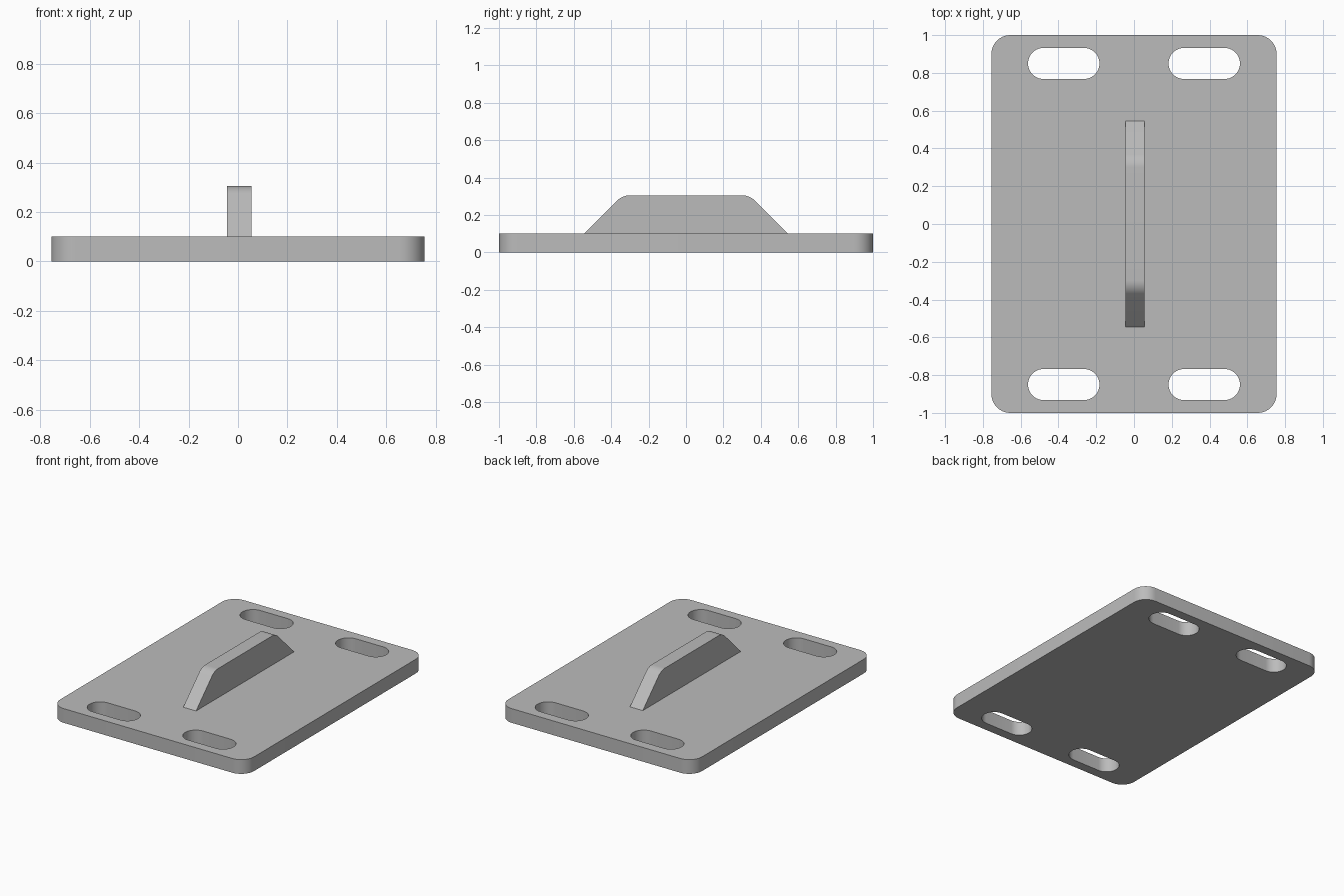
import bpy, bmesh, math
from mathutils import Vector, Matrix

cube = bpy.data.objects.get("Cube")
if cube:
    bpy.data.objects.remove(cube, do_unlink=True)

grey = bpy.data.materials.new("light grey metal")
grey.use_nodes = True
colour = (0.5, 0.5, 0.5, 1)
grey.diffuse_color = colour
grey.node_tree.nodes["Principled BSDF"].inputs["Base Color"].default_value = colour


def fillet(corners, steps=10):
    """Round each (x, y, radius) corner of a counter-clockwise polygon."""
    out = []
    for i, (x, y, r) in enumerate(corners):
        p = Vector((x, y))
        if r == 0:
            out.append(p)
            continue
        a = (Vector(corners[i - 1][:2]) - p).normalized()
        b = (Vector(corners[(i + 1) % len(corners)][:2]) - p).normalized()
        half = a.angle(b) / 2
        centre = p + (a + b).normalized() * r / math.sin(half)
        start = p + a * r / math.tan(half) - centre
        sweep = math.pi - 2 * half
        for k in range(steps + 1):
            out.append(centre + Matrix.Rotation(sweep * k / steps, 2) @ start)
    return out


def prism(name, corners, low, high, place=Matrix()):
    """Extrude a filleted outline from low to high, then place it."""
    bm = bmesh.new()
    face = bm.faces.new([bm.verts.new((p.x, p.y, low)) for p in fillet(corners)])
    new = bmesh.ops.extrude_face_region(bm, geom=[face])["geom"]
    bmesh.ops.translate(bm, vec=(0, 0, high - low),
                        verts=[v for v in new if isinstance(v, bmesh.types.BMVert)])
    bmesh.ops.remove_doubles(bm, verts=bm.verts, dist=1e-5)
    bmesh.ops.recalc_face_normals(bm, faces=bm.faces)
    bm.transform(place)
    mesh = bpy.data.meshes.new(name)
    bm.to_mesh(mesh)
    bm.free()
    mesh.materials.append(grey)
    obj = bpy.data.objects.new(name, mesh)
    bpy.context.collection.objects.link(obj)
    return obj


def rounded_box(cx, cy, w, d, r):
    return [(cx + sx * w / 2, cy + sy * d / 2, r)
            for sx, sy in ((-1, -1), (1, -1), (1, 1), (-1, 1))]


def activate(obj):
    bpy.ops.object.select_all(action="DESELECT")
    obj.select_set(True)
    bpy.context.view_layer.objects.active = obj


# Base plate with four mounting slots
plate = prism("base_plate", rounded_box(0, 0, 1.51, 2, 0.1), 0, 0.1)
for sx in (-1, 1):
    for sy in (-1, 1):
        cutter = prism("slot_cutter", rounded_box(sx * 0.372, sy * 0.85, 0.378, 0.165, 0.0824),
                       -0.1, 0.2)
        cutter.hide_render = True
        cut = plate.modifiers.new("slot", "BOOLEAN")
        cut.operation = "DIFFERENCE"
        cut.solver = "EXACT"
        cut.object = cutter
        activate(plate)
        bpy.ops.object.modifier_apply(modifier=cut.name)
        bpy.data.objects.remove(cutter, do_unlink=True)

# Upright rib: a trapezoid profile in y and z, extruded across x
profile = [(-0.545, 0.1, 0), (0.545, 0.1, 0), (0.34, 0.305, 0.1), (-0.34, 0.305, 0.1)]
yz_to_world = Matrix(((0, 0, 1, 0), (1, 0, 0, 0), (0, 1, 0, 0), (0, 0, 0, 1)))
rib = prism("centre_rib", profile, -0.045, 0.055, yz_to_world)

for obj in (plate, rib):
    activate(obj)
    bpy.ops.object.shade_smooth_by_angle(angle=math.radians(30))
